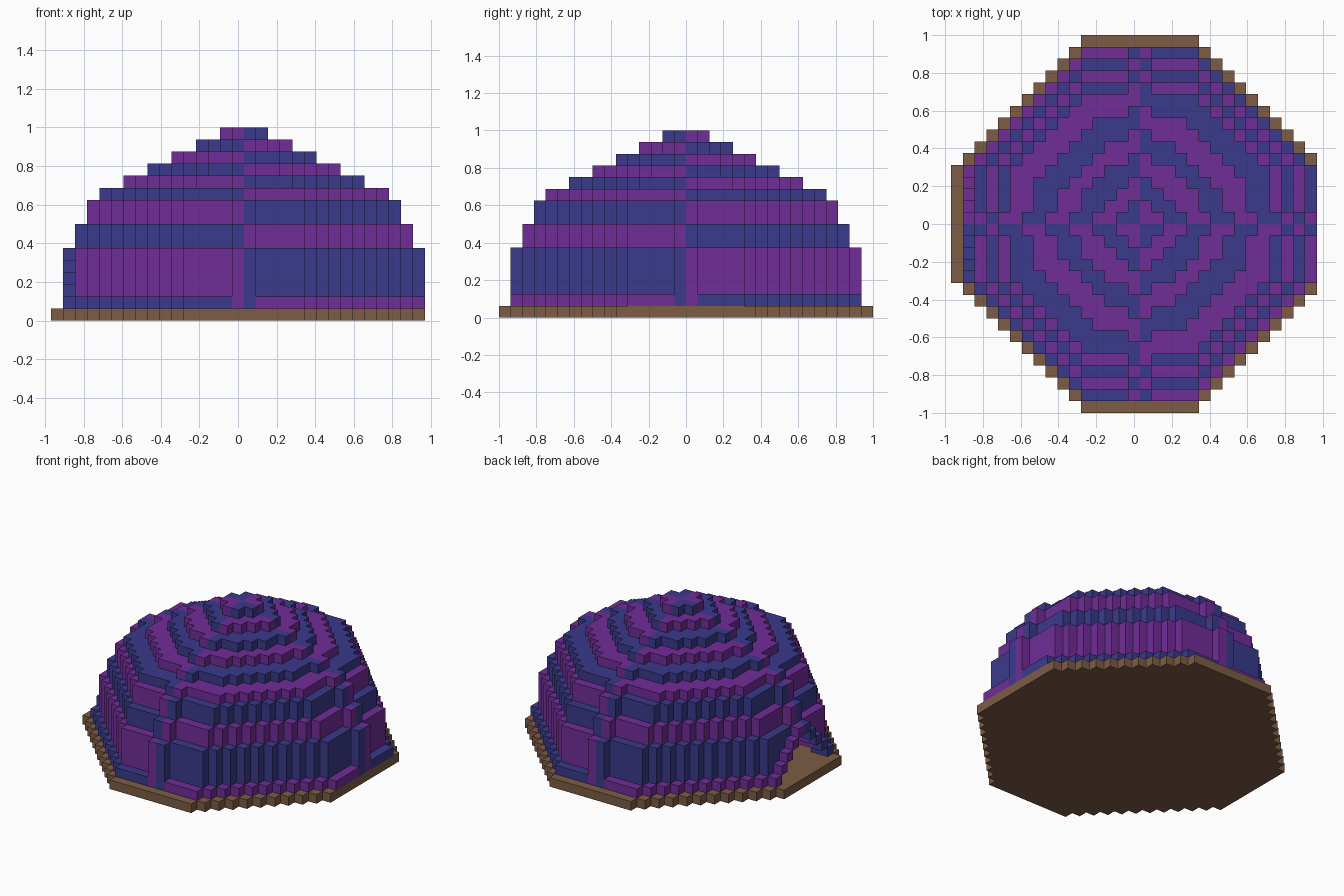
import bpy
import bmesh

cube = bpy.data.objects.get("Cube")
if cube:
    bpy.data.objects.remove(cube, do_unlink=True)

S = 1 / 16           # block size
CENTRE_X = S / 2     # the dome centre sits half a block off the middle


def material(name, rgb):
    mat = bpy.data.materials.new(name)
    mat.use_nodes = True
    mat.diffuse_color = (*rgb, 1)
    mat.node_tree.nodes["Principled BSDF"].inputs["Base Color"].default_value = (*rgb, 1)
    return mat


BLUE, PURPLE, BROWN = 0, 1, 2
MATERIALS = [material("blue cloth", (0.042, 0.042, 0.262)),
             material("purple cloth", (0.165, 0.026, 0.314)),
             material("brown wood", (0.202, 0.107, 0.058))]

# Cloth tiers: bottom, top, radius, corner limit (all in blocks)
TIERS = [(1, 2, 15, 20), (2, 6, 14, 19), (6, 8, 13, 18), (8, 10, 12, 17),
         (10, 11, 11, 16), (11, 12, 9, 13), (12, 13, 7, 10),
         (13, 14, 5, 8), (14, 15, 3, 5), (15, 16, 1, 2)]

cells = {}           # (i, j, k) -> (part name, colour)


def ring(i):
    """Distance of a block from the centre line, counted from 1."""
    return i + 1 if i >= 0 else -i


def in_octagon(a, b, radius, corner):
    return a <= radius and b <= radius and a + b <= corner


def cloth(tier, i, j):
    """Colours alternate by tier and by quadrant."""
    return (tier + (i >= 0) + (j >= 0)) % 2


GRID = [(i, j) for i in range(-16, 16) for j in range(-16, 16)]

# Floor, trimmed flush with the wall on one side
for i, j in GRID:
    if i < 15 and in_octagon(ring(i), ring(j), 16, 21):
        cells[i, j, 0] = ("floor", BROWN)

# Hollow cloth tiers with raised ridges along both axes
for t, (low, high, r, c) in enumerate(TIERS):
    inner = (TIERS[t + 1][2] - 1, TIERS[t + 1][3] - 1) if t < len(TIERS) - 1 else (0, 0)
    ridge_low = 1 if t == 1 else low
    for i, j in GRID:
        a, b = ring(i), ring(j)
        if in_octagon(a, b, r, c) and not in_octagon(a, b, *inner):
            for k in range(low, high):
                doorway = i < -10 and k < 6 and b < 6 - k
                beside_flap = i == -15 and k == 1
                if not doorway and not beside_flap:
                    cells[i, j, k] = (f"cloth_tier_{t}", cloth(t, i, j))
        if t > 0 and min(a, b) == 1 and max(a, b) == r + 1:
            for k in range(ridge_low, high):
                if not (t == 1 and i < -1 and b == 1):
                    cells[i, j, k] = ("ridges", cloth(t, i, j))

# Stepped edging over the triangular doorway
for k in range(1, 6):
    for j in (5 - k, k - 6):
        cells[-15, j, k] = ("doorway_edging", cloth(0, -15, j))

# Each face: outward step and its four corner offsets
FACES = []
for axis in range(3):
    u, v = (axis + 1) % 3, (axis + 2) % 3
    for side in (0, 1):
        step = [0, 0, 0]
        step[axis] = 2 * side - 1
        corners = []
        for p, q in ((0, 0), (1, 0), (1, 1), (0, 1)):
            corner = [0, 0, 0]
            corner[axis], corner[u], corner[v] = side, p, q
            corners.append(corner)
        FACES.append((step, corners if side else corners[::-1]))


def build(part):
    """Make one part from the exposed faces of its blocks."""
    bm = bmesh.new()
    for (i, j, k), (name, colour) in cells.items():
        if name != part:
            continue
        for step, corners in FACES:
            if (i + step[0], j + step[1], k + step[2]) in cells:
                continue
            face = bm.faces.new([bm.verts.new(((i + x) * S + CENTRE_X,
                                               (j + y) * S, (k + z) * S))
                                 for x, y, z in corners])
            face.material_index = colour
    bmesh.ops.remove_doubles(bm, verts=bm.verts, dist=S / 100)
    bmesh.ops.dissolve_limit(bm, angle_limit=0.01, verts=bm.verts,
                             edges=bm.edges, delimit={'MATERIAL'})
    mesh = bpy.data.meshes.new(part)
    bm.to_mesh(mesh)
    bm.free()
    for mat in MATERIALS:
        mesh.materials.append(mat)
    bpy.context.collection.objects.link(bpy.data.objects.new(part, mesh))


for part in sorted({name for name, colour in cells.values()}):
    build(part)
